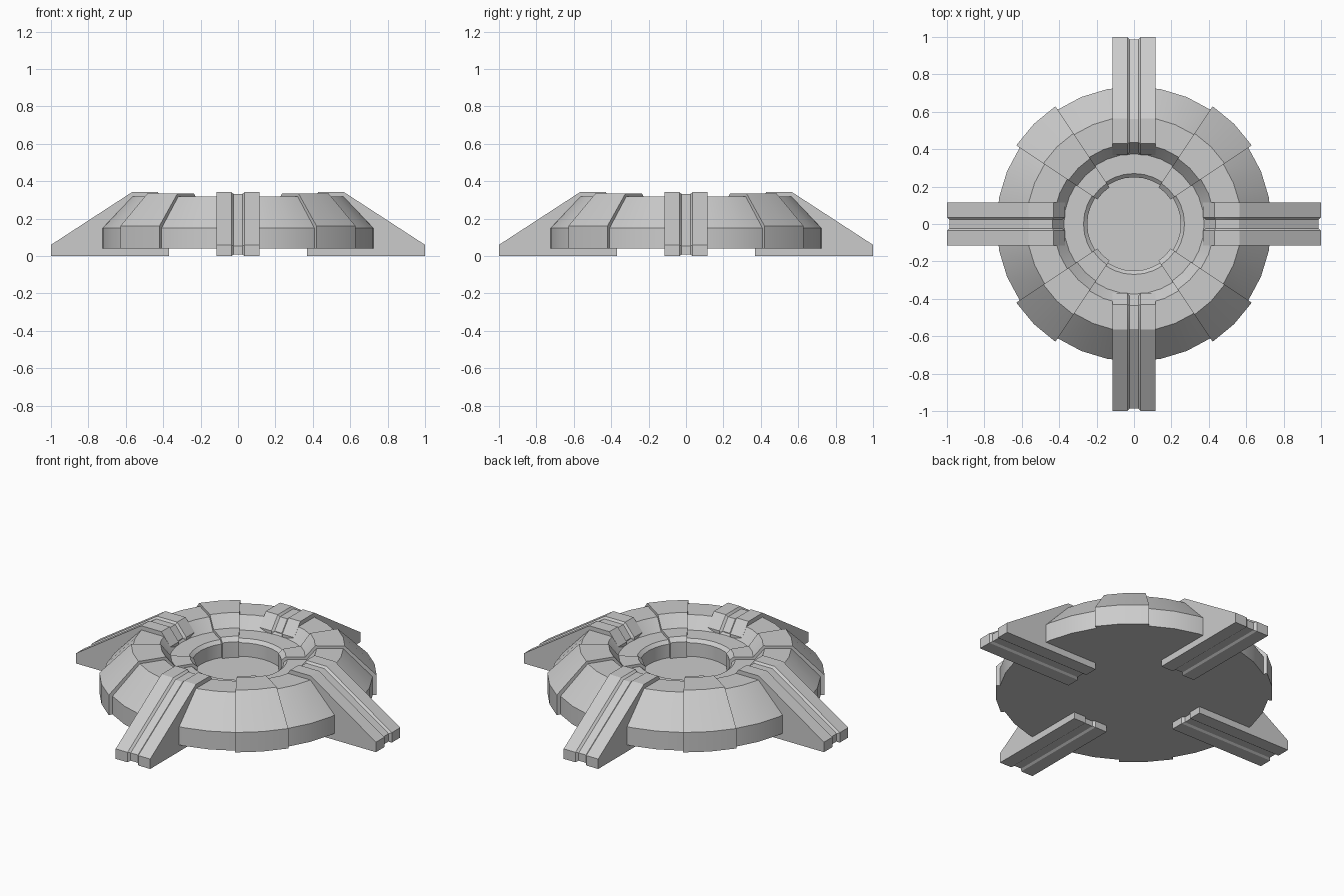
import bpy, bmesh, math
from mathutils import Matrix

if "Cube" in bpy.data.objects:
    bpy.data.objects.remove(bpy.data.objects["Cube"])

STEP = math.radians(11.25)   # 32-sided ring


def finish(bm, name):
    bmesh.ops.remove_doubles(bm, verts=bm.verts, dist=1e-5)
    bmesh.ops.recalc_face_normals(bm, faces=bm.faces)
    me = bpy.data.meshes.new(name)
    bm.to_mesh(me)
    bm.free()
    ob = bpy.data.objects.new(name, me)
    bpy.context.collection.objects.link(ob)
    bpy.ops.object.select_all(action='DESELECT')
    bpy.context.view_layer.objects.active = ob
    ob.select_set(True)
    bpy.ops.object.shade_smooth_by_angle(angle=math.radians(25))
    return ob


def loft(bm, rings, cap):
    for a, b in zip(rings, rings[1:]):
        n = len(a)
        for i in range(n):
            j = (i + 1) % n
            bm.faces.new((a[i], a[j], b[j], b[i]))
    if cap:
        bm.faces.new(rings[0])
        bm.faces.new(rings[-1])


def revolve(name, profile, first, count):
    """Sweep a closed (r, z) profile around z; capped when not a full turn."""
    bm = bmesh.new()
    full = count == 32
    rings = []
    for k in range(count if full else count + 1):
        a = (first + k) * STEP
        rings.append([bm.verts.new((r * math.cos(a), r * math.sin(a), z)) for r, z in profile])
    if full:
        rings.append(rings[0])
    loft(bm, rings, not full)
    return finish(bm, name)


# Main ring with stepped inner ledge
revolve("base_ring", [(0.24, 0.04), (0.735, 0.04), (0.735, 0.15), (0.575, 0.318),
                      (0.43, 0.318), (0.375, 0.25), (0.27, 0.25), (0.25, 0.232),
                      (0.25, 0.15), (0.24, 0.15)], 0, 32)

# Recessed floor plug
bm = bmesh.new()
bmesh.ops.create_cone(bm, cap_ends=True, segments=32, radius1=0.25, radius2=0.25, depth=0.11,
                      matrix=Matrix.Translation((0, 0, 0.095)))
finish(bm, "recessed_floor")

# Raised plates on the four diagonals
plate = [(0.24, 0.04), (0.757, 0.04), (0.757, 0.16), (0.583, 0.334), (0.422, 0.334),
         (0.367, 0.266), (0.262, 0.266), (0.236, 0.244), (0.236, 0.15)]
for q in range(4):
    revolve(f"raised_plate_{q + 1}", plate, 3 + 8 * q, 2)

# Four sloped struts with a groove running around the centre line
outer = [(0.37, 0), (1.0, 0), (1.0, 0.06), (0.565, 0.343), (0.43, 0.343), (0.37, 0.268)]
inner = [(0.383, 0.008), (0.987, 0.008), (0.987, 0.055), (0.561, 0.332), (0.435, 0.332), (0.383, 0.265)]
stations = [(-0.115, outer), (-0.036, outer), (-0.024, inner),
            (0.024, inner), (0.036, outer), (0.115, outer)]
for q in range(4):
    bm = bmesh.new()
    loft(bm, [[bm.verts.new((x, y, z)) for x, z in prof] for y, prof in stations], True)
    bmesh.ops.rotate(bm, verts=bm.verts, matrix=Matrix.Rotation(q * math.pi / 2, 3, 'Z'))
    finish(bm, f"strut_{q + 1}")
